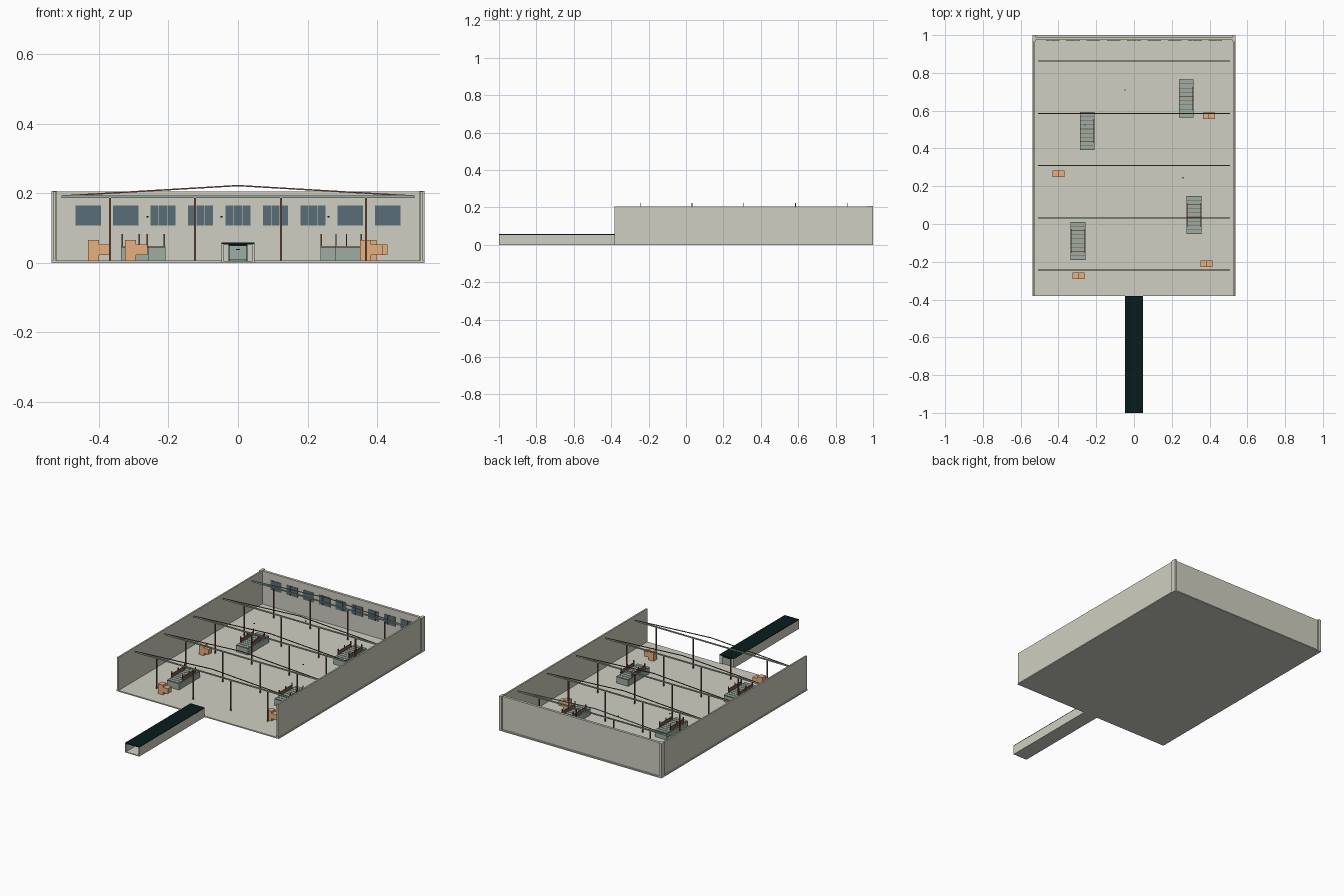
import bpy, bmesh, math
from mathutils import Vector


def mat(name, r, g, b):
    m = bpy.data.materials.new(name)
    lin = [((c / 255 + 0.055) / 1.055) ** 2.4 for c in (r, g, b)]
    m.diffuse_color = (*lin, 1)
    return m


CONCRETE = mat("pale concrete", 207, 207, 194)
GLASS = mat("slate blue glass", 90, 109, 121)
BROWN = mat("rust brown", 128, 88, 74)
TEAL = mat("grey green", 156, 173, 162)
ORANGE = mat("crate orange", 231, 176, 125)
ROOF = mat("dark green roof", 8, 28, 29)


def boxes(name, material, extents):
    """One object made of boxes given as (x0, x1, y0, y1, z0, z1)."""
    bm = bmesh.new()
    for x0, x1, y0, y1, z0, z1 in extents:
        vs = bmesh.ops.create_cube(bm, size=1)["verts"]
        for v in vs:
            v.co = Vector((x0 if v.co.x < 0 else x1,
                           y0 if v.co.y < 0 else y1,
                           z0 if v.co.z < 0 else z1))
    me = bpy.data.meshes.new(name)
    bm.to_mesh(me)
    bm.free()
    me.materials.append(material)
    ob = bpy.data.objects.new(name, me)
    bpy.context.collection.objects.link(ob)
    return ob


def beam(name, a, b, t, material):
    """Square bar between two points."""
    a, b = Vector(a), Vector(b)
    L = (b - a).length
    ob = boxes(name, material, [(-L / 2, L / 2, -t / 2, t / 2, -t / 2, t / 2)])
    ob.location = (a + b) / 2
    ob.rotation_euler = (0, -math.atan2(b.z - a.z, b.x - a.x), 0)
    return ob


# hall shell: floor, side walls, back wall and rear corner pillars
boxes("floor", CONCRETE, [(-0.537, 0.537, -0.382, 1.0, 0, 0.007)])
boxes("side_walls", CONCRETE, [(-0.532, -0.523, -0.382, 0.98, 0.007, 0.205),
                               (0.523, 0.532, -0.382, 0.98, 0.007, 0.205)])
boxes("back_wall", CONCRETE, [(-0.53, 0.53, 0.975, 0.99, 0.007, 0.205)])
boxes("corner_pillars", CONCRETE, [(-0.537, -0.521, 0.967, 1.0, 0, 0.207),
                                   (0.521, 0.537, 0.967, 1.0, 0, 0.207)])

# nine three-pane windows on the inside of the back wall
panes = []
for i in range(-4, 5):
    for j in (-1, 0, 1):
        c = i * 0.1077 + j * 0.0245
        panes.append((c - 0.0118, c + 0.0118, 0.9725, 0.9755, 0.107, 0.164))
boxes("windows", GLASS, panes)

# five roof trusses, each on four columns
for i in range(5):
    y = -0.244 + 0.2765 * i
    boxes("tie_beam", TEAL, [(-0.508, 0.508, y - 0.003, y + 0.003, 0.186, 0.193)])
    for s in (-1, 1):
        beam("rafter", (s * 0.508, y, 0.192), (0, y, 0.222), 0.004,
             TEAL if i == 4 else BROWN)
    boxes("columns", BROWN, [(x - 0.003, x + 0.003, y - 0.003, y + 0.003, 0.007, 0.187)
                             for x in (-0.368, -0.124, 0.124, 0.368)])

# entrance tunnel with dark roof and inner door
boxes("tunnel_walls", CONCRETE, [(-0.047, -0.041, -1, -0.382, 0, 0.054),
                                 (0.041, 0.047, -1, -0.382, 0, 0.054),
                                 (-0.041, 0.041, -1, -0.382, 0, 0.005)])
boxes("tunnel_roof", ROOF, [(-0.047, 0.047, -1, -0.382, 0.053, 0.058)])
boxes("door_panel", TEAL, [(-0.024, 0.024, -0.39, -0.384, 0.008, 0.048)])
boxes("door_surround", CONCRETE, [(-0.041, -0.027, -0.392, -0.382, 0.005, 0.054),
                                  (0.027, 0.041, -0.392, -0.382, 0.005, 0.054)])
boxes("door_frame", ROOF, [(-0.027, -0.024, -0.393, -0.382, 0.005, 0.052),
                           (0.024, 0.027, -0.393, -0.382, 0.005, 0.052),
                           (-0.024, 0.024, -0.393, -0.382, 0.048, 0.052),
                           (-0.006, 0.006, -0.394, -0.39, 0.037, 0.039)])

# four work benches: base, brown deck, slats, posts and side panels
for cx, cy in ((0.276, 0.664), (-0.248, 0.492), (0.318, 0.048), (-0.297, -0.09)):
    boxes("bench_base", TEAL, [(cx - 0.039, cx + 0.039, cy - 0.1, cy + 0.1, 0.007, 0.042)])
    boxes("bench_deck", BROWN, [(cx - 0.0385, cx + 0.0385, cy - 0.1, cy + 0.1, 0.042, 0.046)])
    boxes("bench_slats", TEAL, [(cx - 0.039, cx + 0.039, cy + k * 0.0222 - 0.0095,
                                 cy + k * 0.0222 + 0.0095, 0.044, 0.048)
                                for k in range(-4, 5)])
    rails = []
    for s in (-1, 1):
        x = cx + s * 0.036
        rails += [(x - 0.002, x + 0.002, cy + p - 0.003, cy + p + 0.003, 0.04, 0.083)
                  for p in (-0.06, 0, 0.06)]
        rails.append((x - 0.0015, x + 0.0015, cy - 0.06, cy + 0.06, 0.043, 0.07))
    boxes("bench_posts", BROWN, rails)

# paired crates
for x, y in ((-0.4, 0.265), (0.398, 0.573), (0.383, -0.211), (-0.293, -0.274)):
    boxes("crates", ORANGE, [(x - 0.032, x, y - 0.017, y + 0.017, 0.007, 0.066),
                             (x, x + 0.032, y - 0.017, y + 0.017, 0.022, 0.053)])

# tiny hanging lamps
boxes("lamps", ROOF, [(x - 0.003, x + 0.003, y - 0.003, y + 0.003, 0.13, 0.134)
                      for x, y in ((-0.048, 0.709), (0.26, 0.245), (-0.26, 0.525))])
